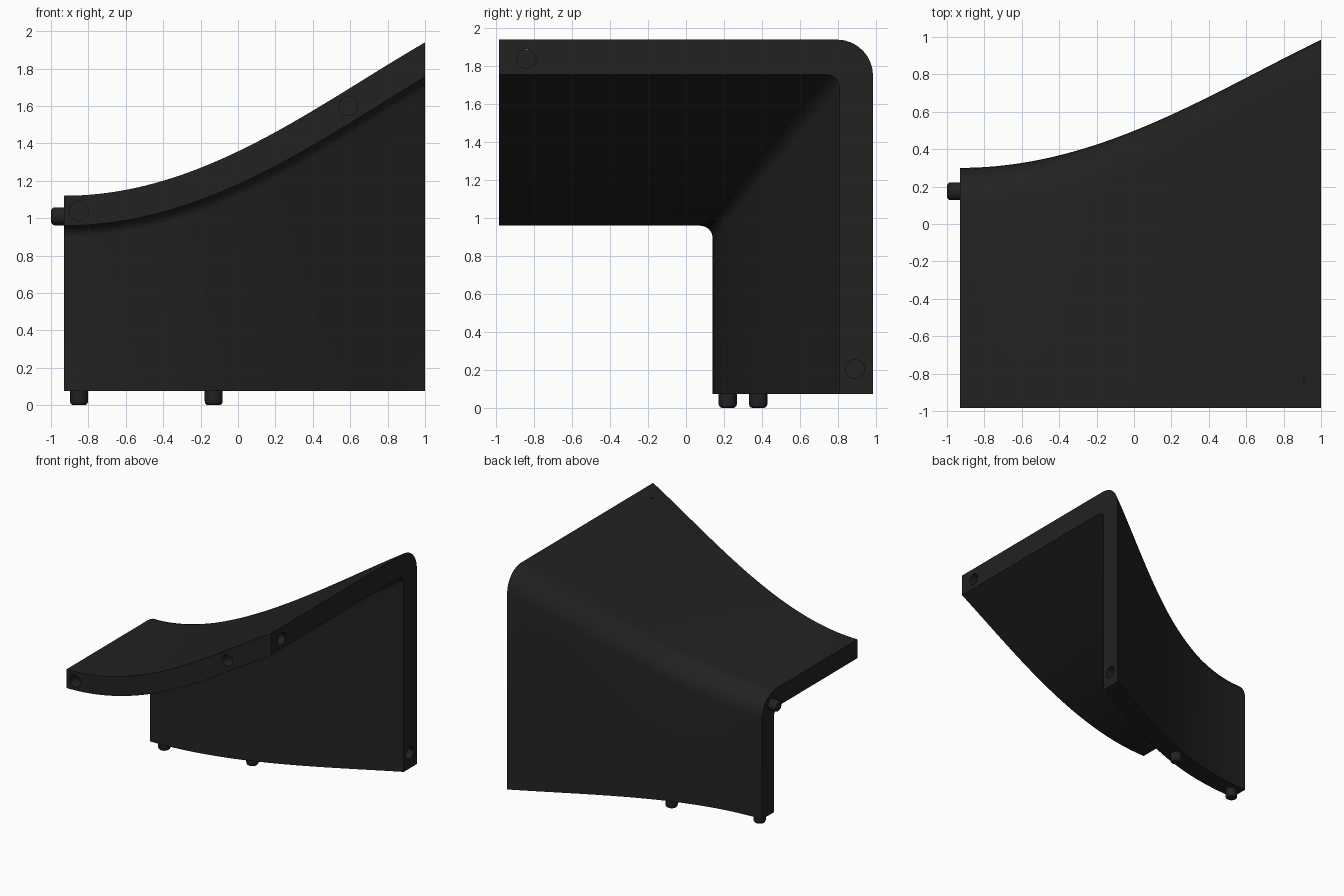
import bpy, bmesh, math
from mathutils import Vector

if "Cube" in bpy.data.objects:
    bpy.data.objects.remove(bpy.data.objects["Cube"])

X0, X1, FRONT, BASE, THICK = -0.93, 1.0, -0.985, 0.075, 0.16
STATIONS, ARC = 40, 8

black = bpy.data.materials.new("matte_black")
black.diffuse_color = (0.016, 0.016, 0.016, 1)
black.use_nodes = True
black.node_tree.nodes["Principled BSDF"].inputs["Base Color"].default_value = black.diffuse_color


def flare(x, start, rise):
    """Outer height of the flared curve and wall thickness along that axis."""
    u = (x - X0) / (X1 - X0)
    value = start + rise * (1.32 * u**2 - 0.32 * u**4)
    slope = rise * (2.64 * u - 1.28 * u**3) / (X1 - X0)
    return value, THICK * math.sqrt(1 + slope * slope)


def fillet(y, z, r):
    """Quarter arc below and in front of the corner (y, z)."""
    return [(y - r + r * math.sin(a), z - r + r * math.cos(a))
            for a in (math.pi / 2 * i / ARC for i in range(ARC + 1))]


def section(x):
    z, tz = flare(x, 1.12, 0.82)
    y, ty = flare(x, 0.30, 0.685)
    outer = fillet(y, z, 0.19)
    inner = fillet(y - ty, z - tz, 0.065)
    pts = [(FRONT, z)] + outer + [(y, BASE), (y - ty, BASE)]
    pts += inner[::-1] + [(FRONT, z - tz)]
    return [(x, a, b) for a, b in pts]


def finish(bm, name, material=True):
    bmesh.ops.recalc_face_normals(bm, faces=bm.faces)
    me = bpy.data.meshes.new(name)
    bm.to_mesh(me)
    bm.free()
    ob = bpy.data.objects.new(name, me)
    bpy.context.collection.objects.link(ob)
    if material:
        me.materials.append(black)
    return ob


def smooth(ob):
    bpy.ops.object.select_all(action='DESELECT')
    ob.select_set(True)
    bpy.context.view_layer.objects.active = ob
    bpy.ops.object.shade_smooth_by_angle(angle=math.radians(30))


def rod(name, start, direction, length, radius, chamfer=0.0, material=True):
    """Round rod from start along direction, with an optionally rounded tip."""
    d = Vector(direction)
    q = d.to_track_quat('Z', 'Y')
    prof = [(radius, 0), (radius, length - chamfer)]
    if chamfer:
        prof += [(radius - chamfer * (1 - math.cos(a)), length - chamfer + chamfer * math.sin(a))
                 for a in (math.pi / 6, math.pi / 3, math.pi / 2)]
    bm = bmesh.new()
    n = 24
    rings = [[bm.verts.new(Vector(start) + q @ Vector((r * math.cos(2 * math.pi * i / n),
              r * math.sin(2 * math.pi * i / n), h))) for i in range(n)] for r, h in prof]
    for a, b in zip(rings, rings[1:]):
        for i in range(n):
            bm.faces.new((a[i], a[(i + 1) % n], b[(i + 1) % n], b[i]))
    bm.faces.new(rings[0])
    bm.faces.new(rings[-1])
    return finish(bm, name, material)


# Flared L-shaped shell: roof slab and back wall joined by a rounded corner
bm = bmesh.new()
rings = [[bm.verts.new(p) for p in section(X0 + (X1 - X0) * i / STATIONS)]
         for i in range(STATIONS + 1)]
for a, b in zip(rings, rings[1:]):
    for i in range(len(a)):
        j = (i + 1) % len(a)
        bm.faces.new((a[i], a[j], b[j], b[i]))
bm.faces.new(rings[0])
bm.faces.new(rings[-1])
shell = finish(bm, "flared_shell")

# Peg sockets in the front edge and in the right end
sockets = [((-0.85, FRONT - 0.02, 1.04), (0, 1, 0)),
           ((0.59, FRONT - 0.02, 1.60), (0, 1, 0)),
           ((X1 + 0.02, -0.84, 1.84), (-1, 0, 0)),
           ((X1 + 0.02, 0.89, 0.205), (-1, 0, 0))]
bpy.context.view_layer.objects.active = shell
for start, direction in sockets:
    cutter = rod("socket_cutter", start, direction, 0.11, 0.05, material=False)
    cutter.hide_render = True
    mod = shell.modifiers.new("socket", 'BOOLEAN')
    mod.operation, mod.solver, mod.object = 'DIFFERENCE', 'EXACT', cutter
    bpy.ops.object.modifier_apply(modifier=mod.name)
    bpy.data.objects.remove(cutter, do_unlink=True)
smooth(shell)

# Locating pegs under the wall and on the left end
pegs = [("bottom_peg_left", (-0.85, 0.22, BASE + 0.02), (0, 0, -1), 0.095),
        ("bottom_peg_right", (-0.13, 0.38, BASE + 0.02), (0, 0, -1), 0.095),
        ("side_peg", (X0 + 0.02, 0.175, 1.01), (-1, 0, 0), 0.09)]
for name, start, direction, length in pegs:
    smooth(rod(name, start, direction, length, 0.048, 0.02))
